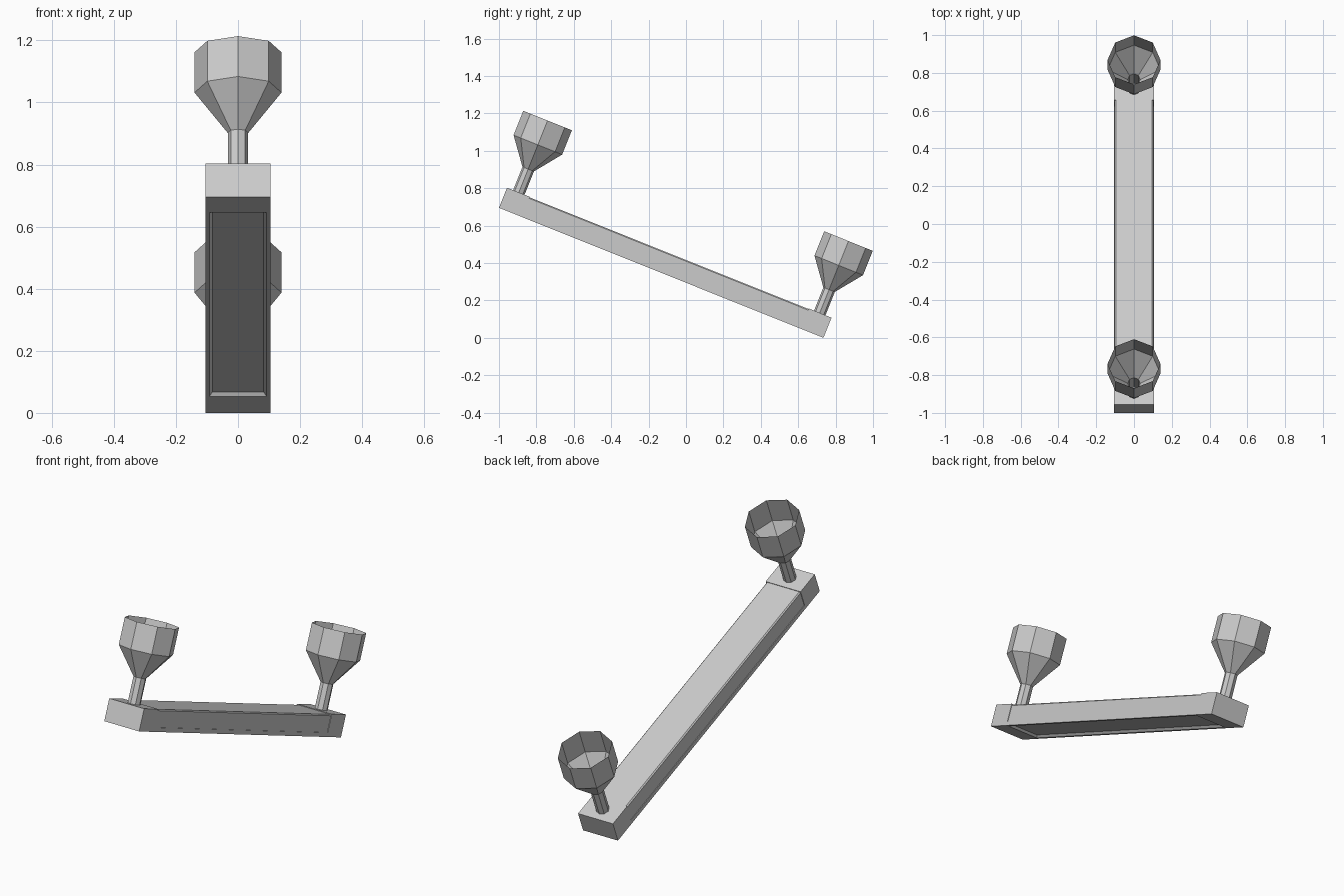
import bpy, bmesh
from math import radians, sin, cos, pi
from mathutils import Matrix, Vector

if "Cube" in bpy.data.objects:
    bpy.data.objects.remove(bpy.data.objects["Cube"], do_unlink=True)

# Sloping frame: local x across, y along the bar, z out of its top face
FRAME = Matrix.Translation((0, -1, 0.695)) @ Matrix.Rotation(radians(-21.83), 4, 'X')
LENGTH, HALF_W, HEIGHT = 1.869, 0.105, 0.116
BLOCK, LIP = 0.131, 0.022

grey = bpy.data.materials.new("light_grey")
grey.use_nodes = True
grey.diffuse_color = (0.6, 0.6, 0.6, 1)
grey.node_tree.nodes["Principled BSDF"].inputs["Base Color"].default_value = (0.6, 0.6, 0.6, 1)


def finish(name, bm):
    mesh = bpy.data.meshes.new(name)
    bm.to_mesh(mesh)
    bm.free()
    mesh.materials.append(grey)
    obj = bpy.data.objects.new(name, mesh)
    obj.matrix_world = FRAME
    bpy.context.collection.objects.link(obj)
    return obj


def box(half_w, y0, y1, z0, z1):
    bm = bmesh.new()
    bmesh.ops.create_cube(bm, size=1)
    bmesh.ops.scale(bm, vec=(2 * half_w, y1 - y0, z1 - z0), verts=bm.verts)
    bmesh.ops.translate(bm, vec=(0, (y0 + y1) / 2, (z0 + z1) / 2), verts=bm.verts)
    return bm


def inset_to(bm, face, half_w, y0, y1, z):
    """Inset a face and place its inner border on a given rectangle."""
    mid = face.calc_center_median().y
    bmesh.ops.inset_region(bm, faces=[face], thickness=0.002)
    for v in face.verts:
        v.co = Vector((half_w if v.co.x > 0 else -half_w,
                       y1 if v.co.y > mid else y0, z))


def goblet(name, y):
    """Open eight-sided cup on a hollow stem."""
    bm = bmesh.new()
    rings = []
    for radius, z in ((0.033, HEIGHT), (0.033, 0.25), (0.14, 0.39), (0.14, 0.53)):
        rings.append([bm.verts.new((radius * cos(i * pi / 4),
                                    y + radius * sin(i * pi / 4), z)) for i in range(8)])
    for low, high in zip(rings, rings[1:]):
        for i in range(8):
            j = (i + 1) % 8
            bm.faces.new((low[i], low[j], high[j], high[i]))
    finish(name, bm)


# End blocks
finish("front_block", box(HALF_W, 0, BLOCK, 0, HEIGHT))
finish("back_block", box(HALF_W, LENGTH - BLOCK, LENGTH, 0, HEIGHT))

# Bottom rail with a shallow sloped recess underneath
start, end = BLOCK, LENGTH - BLOCK
rail = box(HALF_W, start, end, 0, LIP)
rail.normal_update()
bottom = min(rail.faces, key=lambda f: f.normal.z)
inset_to(rail, bottom, 0.092, start + 0.004, end - 0.012, 0)
inset_to(rail, bottom, 0.082, start + 0.014, end - 0.022, 0.012)
finish("bottom_rail", rail)

# Slightly narrower bar between the blocks, with chamfered top edges
bar = box(HALF_W - 0.003, start, end, LIP, HEIGHT - 0.003)
top_edges = [e for e in bar.edges
             if all(v.co.z > LIP + 0.01 for v in e.verts)
             and abs(e.verts[0].co.y - e.verts[1].co.y) > 1]
bmesh.ops.bevel(bar, geom=top_edges, offset=0.006, segments=1, affect='EDGES')
finish("middle_bar", bar)

# Cups at both ends
goblet("front_cup", 0.068)
goblet("back_cup", LENGTH - 0.068)
